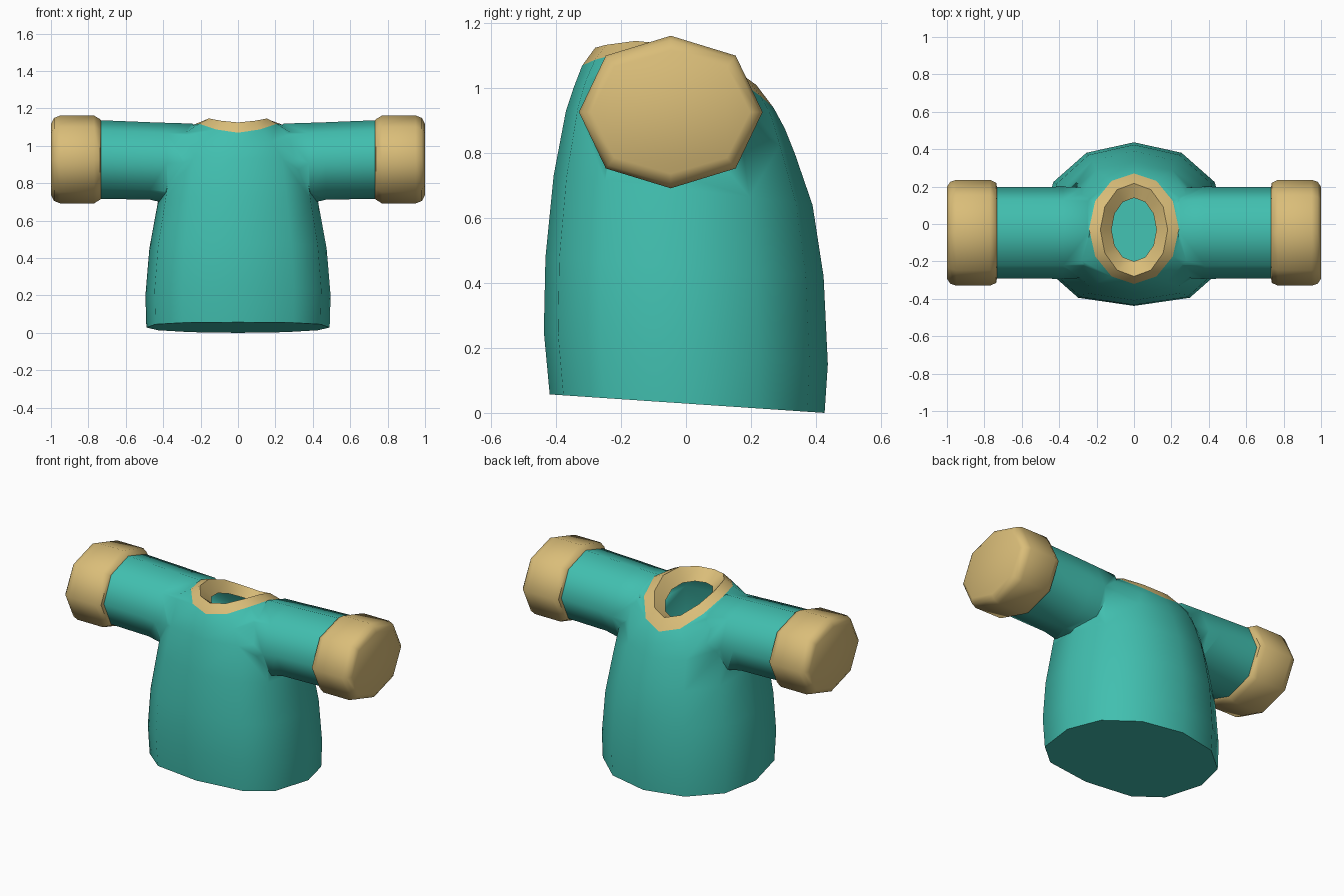
import bpy, bmesh, math

if "Cube" in bpy.data.objects:
    bpy.data.objects.remove(bpy.data.objects["Cube"])


def material(name, rgb):
    m = bpy.data.materials.new(name)
    m.diffuse_color = (*rgb, 1)
    m.use_nodes = True
    m.node_tree.nodes["Principled BSDF"].inputs["Base Color"].default_value = m.diffuse_color
    return m


TEAL = material("teal cloth", (0.053, 0.52, 0.43))
TAN = material("tan trim", (0.70, 0.51, 0.19))


def loft(name, rings, mats, tan_from=None, cap_start=True, cap_end=True):
    """Skin equal-length point rings; bands from tan_from on use slot 1."""
    bm = bmesh.new()
    loops = [[bm.verts.new(p) for p in r] for r in rings]
    n = len(rings[0])
    for k, (a, b) in enumerate(zip(loops, loops[1:])):
        for i in range(n):
            j = (i + 1) % n
            f = bm.faces.new((a[i], a[j], b[j], b[i]))
            f.material_index = int(tan_from is not None and k >= tan_from)
    if cap_start:
        bm.faces.new(loops[0][::-1])
    if cap_end:
        bm.faces.new(loops[-1])
    bmesh.ops.recalc_face_normals(bm, faces=bm.faces)
    me = bpy.data.meshes.new(name)
    bm.to_mesh(me)
    bm.free()
    ob = bpy.data.objects.new(name, me)
    bpy.context.collection.objects.link(ob)
    for m in mats:
        me.materials.append(m)
    return ob


def smooth(ob, angle=50):
    bpy.ops.object.select_all(action='DESELECT')
    ob.select_set(True)
    bpy.context.view_layer.objects.active = ob
    bpy.ops.object.shade_smooth_by_angle(angle=math.radians(angle))


def power(v, p):
    return math.copysign(abs(v) ** p, v) if abs(v) > 1e-6 else 0.0


def body_ring(rx, yf, zf, yb, zb, zs, box=1.0, n=12):
    """Tilted oval, boxier in front: half width, front y/z, back y/z, side z."""
    pts = []
    for i in range(n):
        t = 2 * math.pi * i / n
        p = box if math.sin(t) < 0 else 0.85 + box * 0.15
        s = power(math.sin(t), p)
        pts.append((rx * power(math.cos(t), p),
                    (yf + yb) / 2 + (yb - yf) / 2 * s,
                    zs + (zb - zf) / 2 * s + ((zf + zb) / 2 - zs) * s * s))
    return pts


def arm_ring(side, x, ry, rz, cz=0.927, n=8):
    """Octagon around the arm axis; side is 1 or -1."""
    pts = []
    for i in range(n):
        t = 2 * math.pi * i / n
        pts.append((side * x, -0.047 + side * ry * math.cos(t),
                    cz + rz * power(math.sin(t), 0.87)))
    return pts


# torso with slanted hem, running up into the folded-in collar
shirt = loft("shirt", [body_ring(*r) for r in (
    (0.49, -0.42, 0.057, 0.427, 0.0, 0.0285, 0.73),
    (0.495, -0.438, 0.25, 0.437, 0.15, 0.20, 0.73),
    (0.474, -0.433, 0.48, 0.424, 0.42, 0.45, 0.73),
    (0.43, -0.408, 0.73, 0.39, 0.64, 0.69, 0.73),
    (0.395, -0.37, 0.93, 0.335, 0.80, 0.93, 0.75),
    (0.33, -0.347, 1.0, 0.305, 0.875, 1.07, 0.85),
    (0.24, -0.32, 1.07, 0.27, 0.94, 1.112),
    (0.18, -0.28, 1.125, 0.217, 1.01, 1.134),
    (0.12, -0.20, 1.07, 0.14, 0.98, 1.06))], [TEAL, TAN], tan_from=6)

# sleeves are fused to the torso so nothing crosses inside
for side, label in ((1, "right"), (-1, "left")):
    sleeve = loft(label + "_sleeve_helper", [arm_ring(side, *r) for r in (
        (0.20, 0.19, 0.18, 0.91),
        (0.245, 0.24, 0.208, 0.911),
        (0.38, 0.247, 0.216, 0.907),
        (0.47, 0.245, 0.207, 0.919),
        (0.74, 0.245, 0.21))], [TEAL])
    mod = shirt.modifiers.new(label + " sleeve", 'BOOLEAN')
    mod.operation = 'UNION'
    mod.solver = 'EXACT'
    mod.object = sleeve
    bpy.context.view_layer.objects.active = shirt
    bpy.ops.object.modifier_apply(modifier=mod.name)
    bpy.data.objects.remove(sleeve)

    # rounded cuff
    smooth(loft(label + "_cuff", [arm_ring(side, *r) for r in (
        (0.733, 0.244, 0.209),
        (0.737, 0.268, 0.215),
        (0.77, 0.283, 0.235),
        (0.95, 0.283, 0.235),
        (0.983, 0.272, 0.222),
        (1.0, 0.245, 0.19))], [TAN], cap_start=False))

# open the neck and the hidden sleeve ends
bm = bmesh.new()
bm.from_mesh(shirt.data)
drop = []
for f in bm.faces:
    vs = [v.co for v in f.verts]
    neck = all(abs(v.x) < 0.125 and -0.21 < v.y < 0.15 and v.z > 0.9 for v in vs)
    if neck or all(abs(v.x) > 0.739 for v in vs):
        drop.append(f)
bmesh.ops.delete(bm, geom=drop, context='FACES')
bm.to_mesh(shirt.data)
bm.free()
smooth(shirt, 62)
